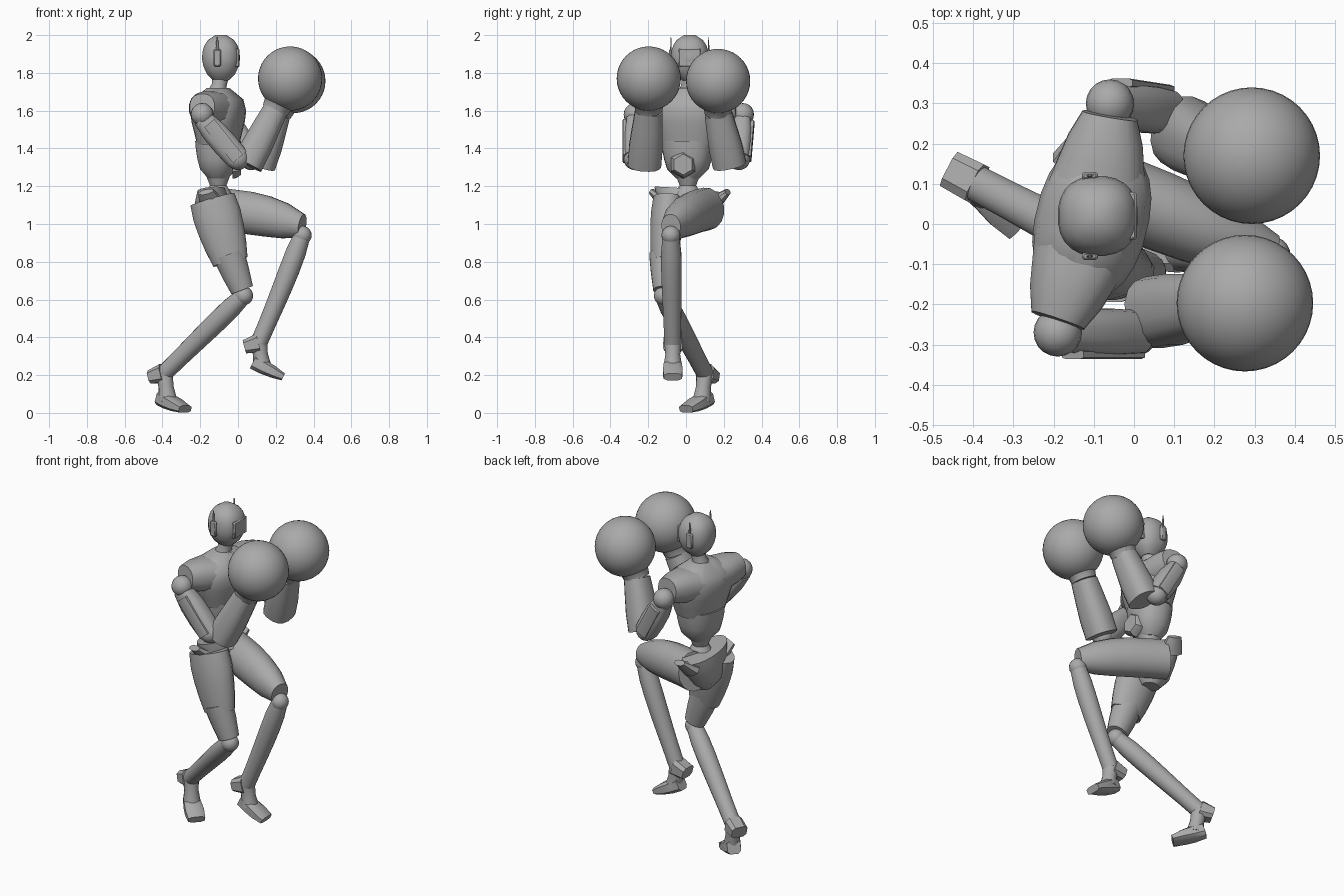
import bpy, bmesh, math
from mathutils import Vector, Matrix

cube = bpy.data.objects.get("Cube")
if cube:
    bpy.data.objects.remove(cube)

grey = bpy.data.materials.new("plain_grey")
grey.use_nodes = True
grey.diffuse_color = (.4, .4, .4, 1)
shader = next(node for node in grey.node_tree.nodes if node.type == 'BSDF_PRINCIPLED')
shader.inputs["Base Color"].default_value = grey.diffuse_color

UP = Vector((0, 0, 1))
ACROSS = Vector((0, 1, 0))
FORWARD = Vector((1, 0, 0))
SHOULDER_LINE = Vector((.25, 1, 0))


def finish(name, bm):
    """Turn a bmesh into a smooth object that keeps its hard edges."""
    bmesh.ops.recalc_face_normals(bm, faces=bm.faces[:])
    mesh = bpy.data.meshes.new(name)
    bm.to_mesh(mesh)
    bm.free()
    mesh.materials.append(grey)
    mesh.shade_smooth()
    mesh.set_sharp_from_angle(angle=math.radians(40))
    part = bpy.data.objects.new(name, mesh)
    bpy.context.collection.objects.link(part)


def limb(name, start, end, radii, side=ACROSS, flat=1, end_flat=None, sides=16, power=1,
         bow=Vector()):
    """Evenly spaced superellipse rings; flat is depth over width, bow bends the middle."""
    start, end = Vector(start), Vector(end)
    axis = (end - start).normalized()
    wide = (side - axis * side.dot(axis)).normalized()
    deep = axis.cross(wide)
    end_flat = end_flat or flat
    bm = bmesh.new()
    rings = []
    for index, radius in enumerate(radii):
        along = index / (len(radii) - 1)
        centre = start.lerp(end, along) + bow * math.sin(along * math.pi)
        depth = radius * (flat + (end_flat - flat) * along)
        ring = []
        for step in range(sides):
            angle = math.tau * (step + .5) / sides
            c, s = math.cos(angle), math.sin(angle)
            c = math.copysign(abs(c) ** power, c)
            s = math.copysign(abs(s) ** power, s)
            ring.append(bm.verts.new(centre + wide * c * radius + deep * s * depth))
        rings.append(ring)
    for low, high in zip(rings, rings[1:]):
        for step in range(sides):
            after = (step + 1) % sides
            bm.faces.new((low[step], low[after], high[after], high[step]))
    bm.faces.new(rings[0])
    bm.faces.new(rings[-1])
    finish(name, bm)


def ball(name, centre, radius, segments=20):
    bm = bmesh.new()
    bmesh.ops.create_uvsphere(bm, u_segments=segments, v_segments=segments // 2,
                              radius=radius, matrix=Matrix.Translation(centre))
    finish(name, bm)


def box(name, centre, size):
    bm = bmesh.new()
    place = Matrix.Translation(centre) @ Matrix.Diagonal((*size, 1))
    bmesh.ops.create_cube(bm, size=1, matrix=place)
    bmesh.ops.bevel(bm, geom=bm.edges[:], offset=.006, segments=1, affect='EDGES')
    finish(name, bm)


# Head, visor, ear pods and antennas
head = Vector((-.09, .02, 1.88))
limb("head", head - UP * .12, head + UP * .12,
     (.04, .07, .085, .095, .1, .1, .097, .088, .07, .03), sides=24, power=.85)
box("visor", head + FORWARD * .08, (.035, .12, .1))
for sign, label in ((1, "left"), (-1, "right")):
    pod = head + Vector((-.02, sign * .1, 0))
    box(label + "_ear_pod", pod, (.04, .02, .09))
    limb(label + "_antenna", pod, pod + UP * .11, (.006, .002), flat=2, sides=6)
limb("neck", (-.11, .01, 1.68), head - UP * .09, (.06, .04, .045))

# Torso: chest shell, rib shell, belly panel and waist
chest = Vector((-.105, .01, 1.6))
limb("chest", chest + UP * .12, chest - UP * .18, (.08, .18, .2, .19, .17, .15),
     SHOULDER_LINE, flat=.7, sides=24, power=.85)
limb("ribs", chest - UP * .16, chest - UP * .36, (.14, .135, .125, .11, .06),
     SHOULDER_LINE, flat=.85, sides=20, power=.85)
belly = Vector((-.03, -.015, 1.315))
limb("belly_panel", belly, belly + FORWARD * .045, (.075, .072, .055), sides=6)
limb("waist", chest - UP * .33, chest - UP * .46, (.07, .045, .085))

# Pelvis with flared hips
pelvis = Vector((-.14, .02, 1.18))
limb("pelvis", pelvis, (-.12, 0, .95), (.19, .17, .14, .11, .05),
     flat=.4, end_flat=1, sides=20)
for sign, label in ((1, "left"), (-1, "right")):
    limb(label + "_hip_flare", pelvis + Vector((0, sign * .13, -.07)),
         pelvis + Vector((sign * .03, sign * .2, -.01)), (.07, .045),
         FORWARD, flat=.6, end_flat=.4, sides=8)


def lower_leg(label, knee, ankle, heel, toe):
    """Knee ball, slim shin, heel guard and wedge foot."""
    knee, ankle, heel, toe = map(Vector, (knee, ankle, heel, toe))
    foot_side = UP.cross(toe - heel).normalized()
    back = ankle - knee
    back.z = 0
    back.normalize()
    side = back.cross(UP)
    ball(label + "_knee", knee, .05)
    limb(label + "_shin", knee, ankle, (.045, .054, .055, .053, .05, .047, .046), side,
         bow=UP * .01 - back * .01)
    limb(label + "_heel_guard", ankle, ankle + back * .075 - UP * .02, (.053, .05), side,
         end_flat=.75, sides=8, power=.6)
    limb(label + "_ankle", ankle, heel.lerp(toe, .3), (.045, .04, .05), foot_side)
    limb(label + "_foot", heel, toe, (.04, .05, .055, .05), foot_side,
         end_flat=.42, sides=8, power=.6)


# Raised leg
limb("left_thigh", (-.13, .11, 1.08), (.34, -.08, .99), (.1, .1, .1, .095, .083, .055),
     flat=1.15, bow=UP * .015)
lower_leg("left", (.34, -.08, .94), (.11, -.07, .37), (.08, -.07, .27), (.24, -.07, .19))

# Standing leg
limb("right_thigh", (-.135, -.09, 1.13), (-.04, -.12, .8), (.085, .09, .086, .078, .066),
     flat=1.45)
limb("right_knee_cover", (-.05, -.12, .84), (.022, -.12, .65), (.076, .067, .054), flat=1.15)
lower_leg("right", (.03, -.12, .62), (-.39, .1, .21), (-.41, .12, .08), (-.28, 0, .02))


def arm(label, sleeve, elbow, glove):
    """Sleeve, jointed upper arm, tapered forearm and round glove."""
    sleeve, elbow, glove = map(Vector, (sleeve, elbow, glove))
    out = ACROSS * math.copysign(1, sleeve.y)
    shoulder = sleeve + out * .03 - UP * .04
    forearm = elbow + Vector((.05, 0, -.03)) - out * .05
    wrist = glove - Vector((.08, 0, .17))
    limb(label + "_sleeve", chest.lerp(sleeve, .3), sleeve, (.125, .11, .095, .07),
         FORWARD, flat=.75, end_flat=1, power=.85)
    ball(label + "_shoulder", shoulder, .06)
    limb(label + "_upper_arm", shoulder - UP * .02, elbow, (.045, .058, .06, .056),
         flat=1.15, power=.75)
    limb(label + "_arm_plate", shoulder.lerp(elbow, .2) + out * .055, elbow + out * .055,
         (.012, .012), flat=3, sides=8, power=.5)
    ball(label + "_elbow", elbow, .06)
    limb(label + "_forearm", forearm, wrist, (.09, .09, .082, .073), flat=.92, power=.8)
    limb(label + "_glove_cuff", wrist, wrist.lerp(glove, .5), (.072, .08, .125))
    ball(label + "_glove", glove, .17, segments=40)


# Guarding arms
arm("right", (-.19, -.24, 1.62), (0, -.27, 1.345), (.276, -.197, 1.77))
arm("left", (-.06, .27, 1.62), (.07, .28, 1.345), (.293, .17, 1.757))
